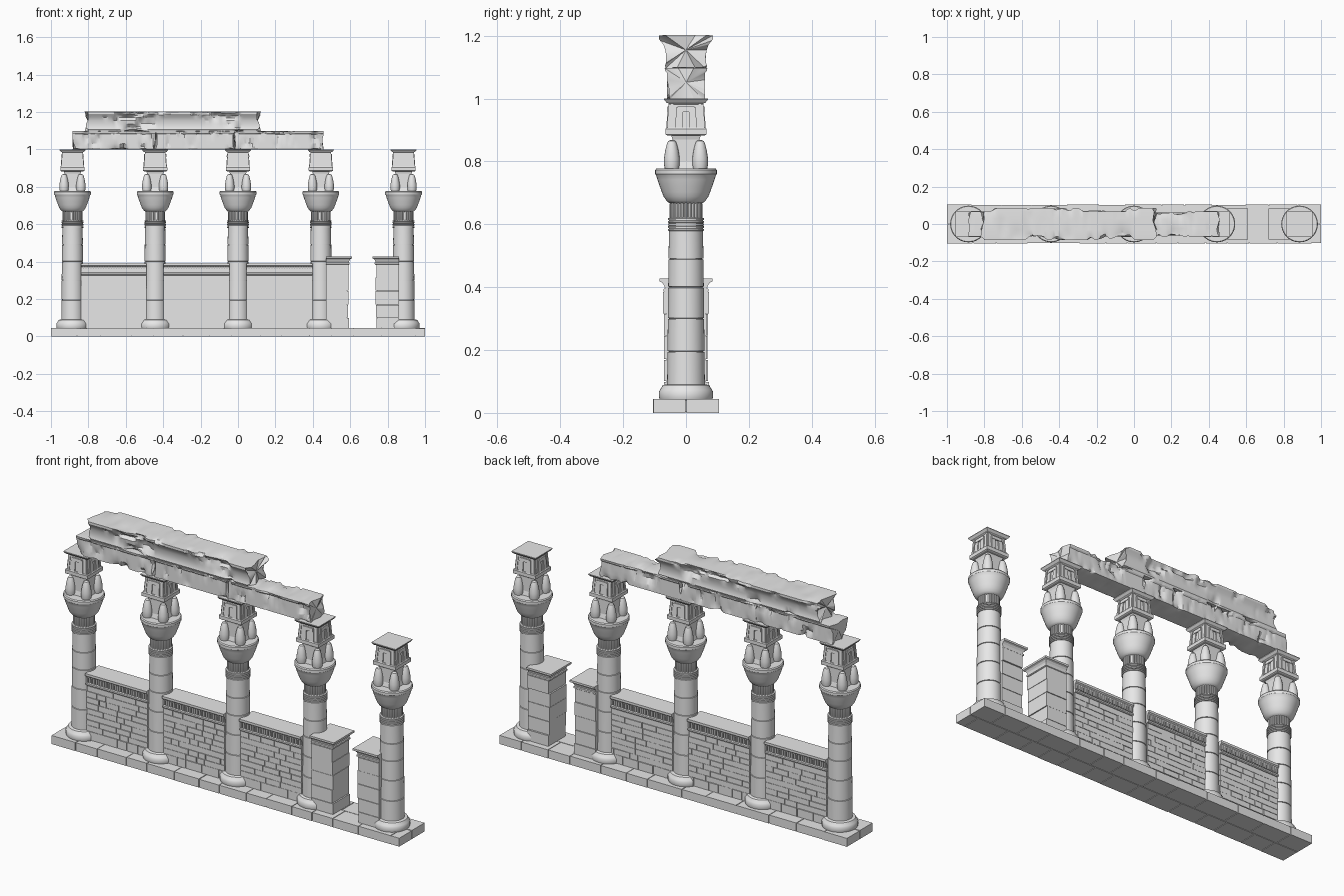
import bpy, bmesh, math, random
from mathutils import Vector, noise

random.seed(7)
if "Cube" in bpy.data.objects:
    bpy.data.objects.remove(bpy.data.objects["Cube"])

stone = bpy.data.materials.new("pale_stone")
stone.use_nodes = True
COLOUR = (0.8, 0.8, 0.8, 1)
stone.diffuse_color = COLOUR
stone.node_tree.nodes["Principled BSDF"].inputs["Base Color"].default_value = COLOUR


def finish(name, bm, smooth=None):
    """Turn a bmesh into an object; smooth is the sharp-edge angle in degrees."""
    bmesh.ops.recalc_face_normals(bm, faces=bm.faces)
    me = bpy.data.meshes.new(name)
    bm.to_mesh(me)
    bm.free()
    me.materials.append(stone)
    if smooth:
        me.shade_smooth()
        me.set_sharp_from_angle(angle=math.radians(smooth))
    ob = bpy.data.objects.new(name, me)
    bpy.context.collection.objects.link(ob)
    return ob


def loft(bm, rings):
    """Skin a row of closed rings and cap both ends with fans."""
    rows = [[bm.verts.new(p) for p in ring] for ring in rings]
    n = len(rows[0])
    for a, b in zip(rows, rows[1:]):
        for i in range(n):
            j = (i + 1) % n
            bm.faces.new((a[i], a[j], b[j], b[i]))
    for row in (rows[0], rows[-1]):
        mid = bm.verts.new(sum((v.co for v in row), Vector()) / n)
        for i in range(n):
            bm.faces.new((row[i], row[(i + 1) % n], mid))


def rect(x0, x1, y0, y1, z):
    return [(x0, y0, z), (x1, y0, z), (x1, y1, z), (x0, y1, z)]


def box(bm, x0, x1, y0, y1, z0, z1):
    loft(bm, [rect(x0, x1, y0, y1, z0), rect(x0, x1, y0, y1, z1)])


def lathe(bm, profile, cx=0, cy=0, sides=40):
    turns = [math.tau * i / sides for i in range(sides)]
    loft(bm, [[(cx + r * math.cos(t), cy + r * math.sin(t), z) for t in turns]
              for r, z in profile])


def square_stack(bm, profile):
    loft(bm, [rect(-r, r, -r, r, z) for r, z in profile])


def splits(a, b, lo, hi):
    """Random stone joints between a and b."""
    cuts = [a]
    while b - cuts[-1] > hi:
        cuts.append(cuts[-1] + random.uniform(lo, hi))
    return cuts + [b]


# Plinth of two rows of paving stones over a core
bm = bmesh.new()
box(bm, -0.99, 0.99, -0.1, 0.1, 0.003, 0.041)
for side in (-1, 1):
    cuts = splits(-1, 1, 0.11, 0.2)
    for a, b in zip(cuts, cuts[1:]):
        y0, y1 = sorted((side * 0.0015, side * (0.105 - random.uniform(0, 0.003))))
        box(bm, a + 0.0015, b - 0.0015, y0, y1, 0, 0.045 - random.uniform(0, 0.002))
finish("plinth", bm)

# Column shaft: base drum, jointed drums, neck rings and bell
shaft = [(0.084, 0.043), (0.086, 0.05), (0.086, 0.068), (0.082, 0.074), (0.074, 0.088),
         (0.06, 0.091)]
for z in (0.195, 0.3, 0.4, 0.49):
    r = 0.061 - z * 0.011
    shaft += [(r, z - 0.002), (r - 0.004, z - 0.001), (r - 0.004, z + 0.001), (r, z + 0.002)]
shaft.append((0.054, 0.578))
for i in range(5):
    z = 0.579 + i * 0.0085
    shaft += [(0.054, z), (0.058, z + 0.001), (0.058, z + 0.006), (0.054, z + 0.007)]
shaft += [(0.046, 0.623), (0.046, 0.668)]
bell = [(0.045, 0.666), (0.054, 0.668), (0.062, 0.675), (0.071, 0.688), (0.077, 0.703),
        (0.084, 0.722), (0.091, 0.742), (0.095, 0.756), (0.098, 0.76), (0.098, 0.773),
        (0.094, 0.778)]
bm = bmesh.new()
lathe(bm, shaft)
lathe(bm, bell)
shaft_mesh = finish("column_shaft", bm, 35)

# Reeds bound around the neck
bm = bmesh.new()
for i in range(24):
    t = math.tau * i / 24
    lathe(bm, [(0.0055, 0.615), (0.0055, 0.664), (0.002, 0.671)],
          0.047 * math.cos(t), 0.047 * math.sin(t), 8)
reeds = finish("neck_reeds", bm, 40)

# Four buds at the corners of the upper capital
bm = bmesh.new()
for sx in (-1, 1):
    for sy in (-1, 1):
        lathe(bm, [(0.022, 0.775), (0.025, 0.79), (0.025, 0.81), (0.021, 0.835),
                   (0.016, 0.855), (0.012, 0.865), (0.004, 0.868)],
              sx * 0.045, sy * 0.045, 16)
buds = finish("capital_buds", bm, 40)

# Square shrine block with a doorway on each face
bm = bmesh.new()
square_stack(bm, [(0.05, 0.775), (0.043, 0.8), (0.043, 0.87), (0.047, 0.884)])
square_stack(bm, [(0.06, 0.883), (0.065, 0.886), (0.065, 0.904), (0.062, 0.908)])
square_stack(bm, [(0.058, 0.907), (0.052, 0.982), (0.056, 0.985), (0.062, 0.987),
                  (0.07, 0.997), (0.07, 1.0)])
for turn in range(4):
    start = len(bm.verts)
    # corner posts, door jambs, lintel and sill ledge, all leaning with the wall
    for x0, x1, z0, z1, d in ((-0.055, -0.044, 0.908, 0.985, 0.003),
                              (0.044, 0.055, 0.908, 0.985, 0.003),
                              (-0.034, -0.01, 0.908, 0.972, 0.005),
                              (0.01, 0.034, 0.908, 0.972, 0.005),
                              (-0.03, 0.03, 0.958, 0.975, 0.007)):
        loft(bm, [[(x * (1 - (z - 0.908) * 1.3), y, z)
                   for x, y in ((x0, -f - d), (x1, -f - d), (x1, -f + 0.01), (x0, -f + 0.01))]
                  for z, f in ((z0, 0.058 - (z0 - 0.907) * 0.08),
                               (z1, 0.058 - (z1 - 0.907) * 0.08))])
    bm.verts.ensure_lookup_table()
    c, s = (1, 0, -1, 0)[turn], (0, 1, 0, -1)[turn]
    for v in bm.verts[start:]:
        v.co.x, v.co.y = c * v.co.x - s * v.co.y, s * v.co.x + c * v.co.y
shrine = finish("capital_shrine", bm)

# Repeat the column parts along the row
COLUMNS = (-0.885, -0.443, 0, 0.443, 0.885)
for part in (shaft_mesh, reeds, buds, shrine):
    for x in COLUMNS[1:]:
        twin = part.copy()
        twin.location.x = x
        bpy.context.collection.objects.link(twin)
    part.location.x = COLUMNS[0]

# Brick screen walls between the first four columns
for number, (xa, xb) in enumerate(zip(COLUMNS[:3], COLUMNS[1:4]), 1):
    a, b = xa + 0.045, xb - 0.045
    bm = bmesh.new()
    box(bm, a, b, -0.039, 0.039, 0.04, 0.38)
    for side in (-1, 1):
        levels = [0.045, 0.09] + [0.09 + 0.0294 * i for i in range(1, 9)]
        for z0, z1 in zip(levels, levels[1:]):
            cuts = splits(a, b, 0.04, 0.1)
            for x0, x1 in zip(cuts, cuts[1:]):
                face = side * (0.044 + random.uniform(0, 0.0015))
                gap = random.choice((0.0007, 0.001, 0.002))
                y0, y1 = sorted((face, side * 0.03))
                box(bm, x0 + gap, x1 - gap, y0, y1, z0 + gap / 2, z1 - gap)
    finish(f"screen_wall_{number}", bm)

    # Cavetto coping with a row of small upright leaves
    bm = bmesh.new()
    section = [(0.046, 0.326), (0.05, 0.33), (0.05, 0.338), (0.044, 0.342), (0.044, 0.36),
               (0.048, 0.372), (0.055, 0.378), (0.055, 0.39)]
    loop = section + [(-y, z) for y, z in reversed(section)]
    loft(bm, [[(x, y, z) for y, z in loop] for x in (a, b)])
    count = 26
    for i in range(count):
        x = a + (b - a) * (i + 0.5) / count
        for side in (-1, 1):
            y0, y1 = sorted((side * 0.04, side * 0.051))
            box(bm, x - 0.004, x + 0.004, y0, y1, 0.344, 0.372)
    finish(f"wall_coping_{number}", bm)

# Door jambs: worn stone courses under a flared cap
for name, inner, outer in (("left", 0.735, 0.86), ("right", 0.593, 0.47)):
    way = 1 if outer > inner else -1
    bm = bmesh.new()
    levels = [0.043, 0.1, 0.17, 0.245, 0.315, 0.385]
    for z0, z1 in zip(levels, levels[1:]):
        w = [random.uniform(0, 0.007) for _ in range(3)]
        x0, x1 = sorted((inner + way * w[0], outer))
        box(bm, x0, x1, -0.073 + w[1], 0.073 - w[2], z0 + 0.001, z1 - 0.001)
    x0, x1 = sorted((inner + way * 0.01, outer))
    box(bm, x0, x1, -0.062, 0.062, 0.05, 0.38)
    rings = []
    for out, z in ((0, 0.383), (0.004, 0.386), (0.004, 0.394), (0, 0.397), (0.002, 0.405),
                   (0.008, 0.414), (0.017, 0.418), (0.017, 0.428)):
        x0, x1 = sorted((inner - way * out, outer))
        rings.append(rect(x0, x1, -0.067 - out, 0.067 + out, z))
    loft(bm, rings)
    finish(f"{name}_door_jamb", bm)


def worn_beam(name, x0, x1, half, wear, scale, end_wear, seed):
    """Loft a symmetric section along x, breaking its edges with noise."""
    loop = half + [(-y, z) for y, z in reversed(half)]
    zc = sum(z for _, z in half) / len(half)
    steps = int((x1 - x0) * 110)
    rings = []
    for i in range(steps + 1):
        x = x0 + (x1 - x0) * i / steps
        ring = []
        for y, z in loop:
            n = noise.noise(Vector((x * scale, y * 22 + seed, z * 14)))
            n += 0.4 * noise.noise(Vector((x * scale * 3.5, y * 40, z * 30 + seed)))
            chip = min(max(0, n - 0.13) * wear, 0.5)
            px = x
            if i in (0, steps):
                px += (1 if i == 0 else -1) * end_wear * max(
                    -0.2, noise.noise(Vector((seed, y * 25, z * 25))))
            ring.append((px, y * (1 - chip), z + (zc - z) * chip * 0.5))
        rings.append(ring)
    bm = bmesh.new()
    loft(bm, rings)
    finish(name, bm, 25)


# Architrave blocks resting on the first four columns
beam = [(0.025, 1.0), (0.052, 1.0), (0.061, 1.001), (0.061, 1.012), (0.061, 1.03),
        (0.061, 1.06), (0.061, 1.082), (0.066, 1.088), (0.068, 1.097), (0.056, 1.098),
        (0.025, 1.098)]
for number, (a, b) in enumerate(((-0.88, -0.445), (-0.442, -0.017), (-0.014, 0.453)), 1):
    worn_beam(f"architrave_{number}", a, b, beam, 0.45, 16, 0.025, number * 3.7)

# Broken cavetto cornice on top
cornice = [(0.03, 1.097), (0.064, 1.097), (0.067, 1.105), (0.064, 1.113), (0.063, 1.135),
           (0.066, 1.155), (0.072, 1.172), (0.083, 1.185), (0.086, 1.19), (0.086, 1.201),
           (0.066, 1.202), (0.03, 1.202)]
worn_beam("cornice", -0.81, 0.112, cornice, 0.75, 7, 0.05, 5.3)
